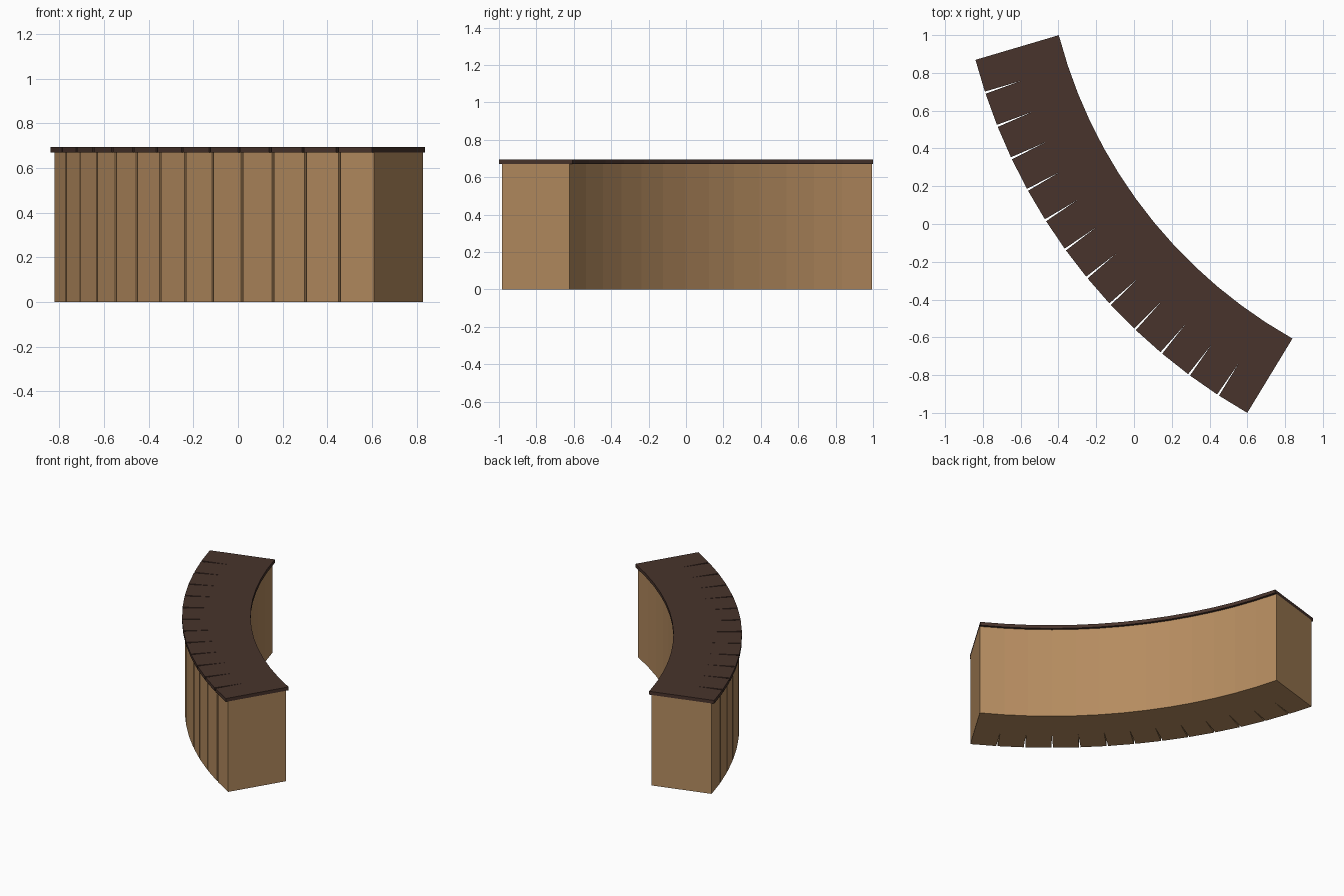
import bpy, bmesh, math
from mathutils import Matrix, Vector

if "Cube" in bpy.data.objects:
    bpy.data.objects.remove(bpy.data.objects["Cube"])

COUNT = 13                       # straight units fanned along the arc
CENTRE = Vector((2.109, 1.651, 0))
START, END = math.radians(16.5), math.radians(58.7)
R_MID, WIDTH = 2.819, 0.175


def material(name, colour):
    m = bpy.data.materials.new(name)
    m.diffuse_color = (*colour, 1)
    m.use_nodes = True
    m.node_tree.nodes["Principled BSDF"].inputs["Base Color"].default_value = m.diffuse_color
    return m


def fan_of_boxes(name, depth, z0, z1, mat):
    """Boxes set radially on the arc: they meet inside and gape outside."""
    bm = bmesh.new()
    for i in range(COUNT):
        a = START + (END - START) * i / (COUNT - 1)
        place = (Matrix.Translation(CENTRE) @ Matrix.Rotation(a, 4, 'Z')
                 @ Matrix.Translation((-R_MID, 0, (z0 + z1) / 2))
                 @ Matrix.Diagonal((depth, WIDTH, z1 - z0, 1)))
        bmesh.ops.create_cube(bm, size=1, matrix=place)
    mesh = bpy.data.meshes.new(name)
    bm.to_mesh(mesh)
    bm.free()
    mesh.materials.append(mat)
    ob = bpy.data.objects.new(name, mesh)
    bpy.context.collection.objects.link(ob)
    return ob


# Light wood counter body
fan_of_boxes("counter_body", 0.424, 0, 0.67, material("light_wood", (0.46, 0.26, 0.115)))
# Dark overhanging counter top
fan_of_boxes("counter_top", 0.46, 0.67, 0.695, material("dark_wood", (0.065, 0.034, 0.025)))
